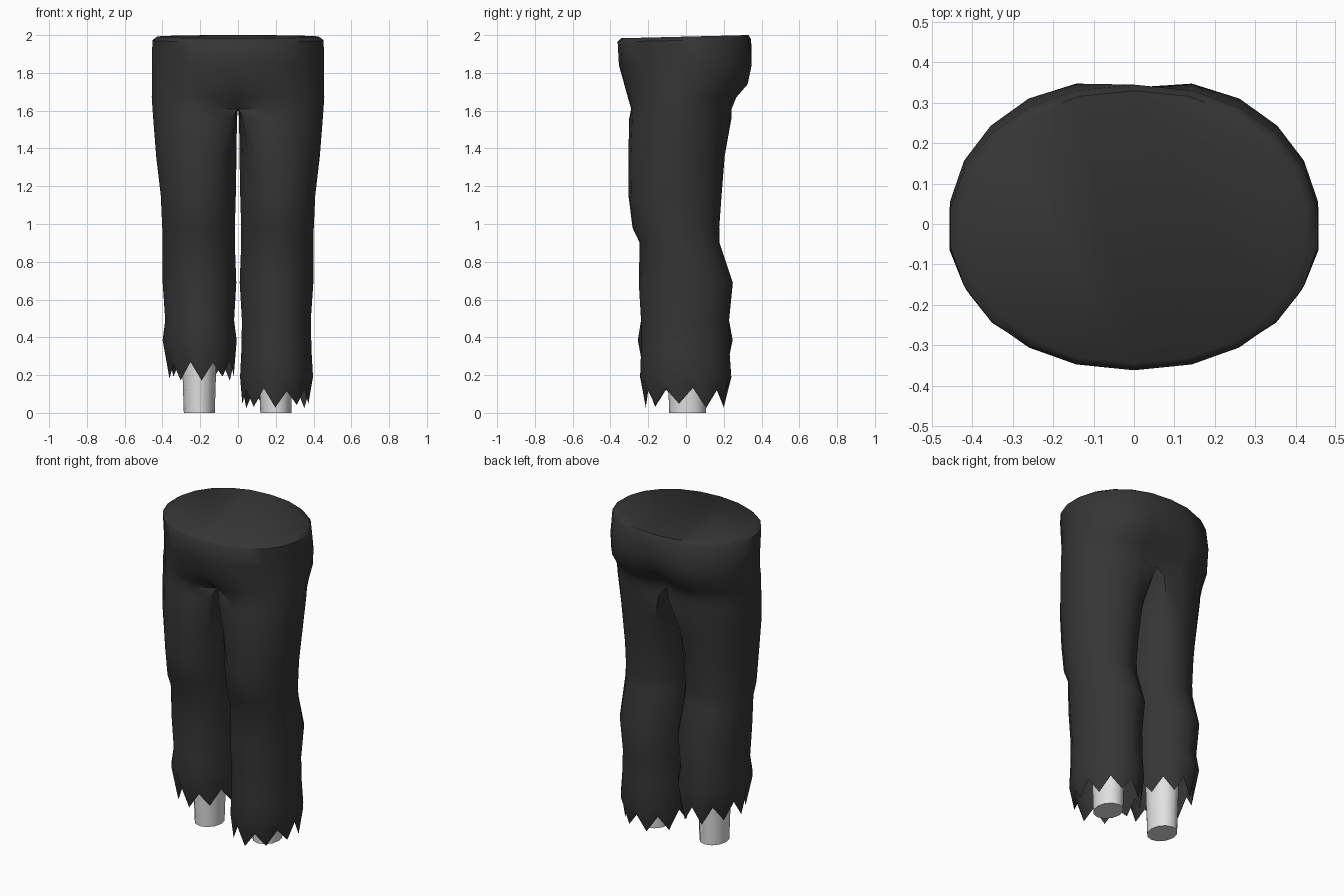
import bpy, bmesh, math, random

if "Cube" in bpy.data.objects:
    bpy.data.objects.remove(bpy.data.objects["Cube"])

random.seed(4)
N = 18          # points around each leg
OUT = 12        # points 0..11 run front to back around the outside


def material(name, col):
    m = bpy.data.materials.new(name)
    m.diffuse_color = (*col, 1)
    m.use_nodes = True
    m.node_tree.nodes["Principled BSDF"].inputs["Base Color"].default_value = m.diffuse_color
    return m


cloth = material("charcoal cloth", (0.036, 0.036, 0.036))
pale = material("pale grey", (0.75, 0.75, 0.75))


def half_ring(z, rx, y0, y1, pull_front, pull_back, tilt=0.0):
    """Outer half of the hips, centre seam pulled inwards."""
    pts = []
    for i in range(OUT):
        a = math.radians(-90 + 180 * i / (OUT - 1))
        x, y = rx * math.cos(a) ** 0.92, (y0 + y1) / 2 + (y1 - y0) / 2 * math.sin(a)
        w = max(0, 1 - abs(x) / 0.2) ** 1.3
        y += w * (pull_front if y < 0 else -pull_back)
        pts.append((0 if i in (0, OUT - 1) else x, y, z + tilt * y))
    return pts


def close_ring(pts):
    """Add the inner side of the leg along the centre line."""
    (x0, ya, z), yb = pts[-1], pts[0][1]
    k = N - OUT + 1
    return pts + [(x0, ya + (yb - ya) * j / k, z) for j in range(1, k)]


def leg_ring(z, xi, xo, y0, y1, blend=1.0):
    """Ellipse, blended towards a flat-sided section near the crotch."""
    cx, rx, cy, ry = (xi + xo) / 2, (xo - xi) / 2, (y0 + y1) / 2, (y1 - y0) / 2
    flat = close_ring(half_ring(z, xo - xi, y0, y1, 0.09, 0.03))
    pts = []
    for i in range(N):
        a = math.radians(-110 + 20 * i)
        ex, ey = cx + rx * math.cos(a), cy + ry * math.sin(a)
        fx, fy = flat[i][0] + xi, flat[i][1]
        pts.append((fx + (ex - fx) * blend, fy + (ey - fy) * blend, z))
    return pts


def hem_ring(high, low, xi, xo, y0, y1):
    """Ragged zigzag edge."""
    pts = leg_ring(0, xi, xo, y0, y1)
    return [(x, y, (low if i % 2 else high) + random.uniform(-0.012, 0.018))
            for i, (x, y, _) in enumerate(pts)]


hips = [
    half_ring(1.992, 0.43, -0.345, 0.33, 0, 0, 0.025),
    half_ring(1.972, 0.458, -0.362, 0.345, 0, 0.0, 0.02),
    half_ring(1.84, 0.459, -0.355, 0.368, 0, 0.03),
    half_ring(1.74, 0.460, -0.342, 0.352, 0.015, 0.06),
    half_ring(1.67, 0.461, -0.332, 0.292, 0.06, 0.07),
]
crotch = close_ring(half_ring(1.61, 0.457, -0.328, 0.268, 0.13, 0.07))
leg = [
    leg_ring(1.56, 0.005, 0.453, -0.325, 0.255, 0.2),
    leg_ring(1.36, 0.006, 0.437, -0.318, 0.212, 0.6),
    leg_ring(1.15, 0.009, 0.412, -0.308, 0.19, 0.9),
    leg_ring(0.98, 0.014, 0.404, -0.283, 0.176),
    leg_ring(0.90, 0.014, 0.402, -0.245, 0.178),
    leg_ring(0.69, 0.006, 0.402, -0.250, 0.248),
    leg_ring(0.49, 0.018, 0.388, -0.238, 0.228),
]
hems = {
    -1: [leg_ring(0.385, 0.004, 0.402, -0.255, 0.247),
         hem_ring(0.27, 0.18, 0.02, 0.365, -0.215, 0.215)],
    1: [leg_ring(0.33, 0.015, 0.392, -0.238, 0.23),
        leg_ring(0.19, 0.008, 0.400, -0.243, 0.240),
        hem_ring(0.118, 0.035, 0.02, 0.375, -0.213, 0.213)],
}

# Trousers: both halves in one mesh, welded along the centre
bm = bmesh.new()
for side in (-1, 1):
    rows = [[bm.verts.new((side * x, y, z)) for x, y, z in r]
            for r in hips + [crotch] + leg + hems[side]]
    for k in range(len(rows) - 1):
        a, b = rows[k], rows[k + 1]
        closed = k >= len(hips)
        for i in range(N if closed else OUT - 1):
            j = (i + 1) % N
            f = [a[i], b[i], b[j], a[j]]
            bm.faces.new(f[::-1] if side < 0 else f)
    # Flat waist cap
    bm.faces.new(rows[0] if side > 0 else rows[0][::-1])
bmesh.ops.remove_doubles(bm, verts=bm.verts, dist=0.0005)
bmesh.ops.recalc_face_normals(bm, faces=bm.faces)
me = bpy.data.meshes.new("trousers")
bm.to_mesh(me)
bm.free()
trousers = bpy.data.objects.new("trousers", me)
bpy.context.collection.objects.link(trousers)
me.materials.append(cloth)

# Leg stumps showing below the ragged hems
parts = [trousers]
for name, x in (("left_stump", -0.205), ("right_stump", 0.2)):
    bpy.ops.mesh.primitive_cone_add(vertices=12, radius1=0.082, radius2=0.098,
                                    depth=0.5, location=(x, 0.008, 0.25))
    ob = bpy.context.object
    ob.name = name
    ob.scale.y = 1.18
    ob.data.materials.append(pale)
    parts.append(ob)

# Smooth shading with crisp rims
for ob in parts:
    bpy.ops.object.select_all(action='DESELECT')
    ob.select_set(True)
    bpy.context.view_layer.objects.active = ob
    bpy.ops.object.shade_smooth_by_angle(angle=math.radians(50))
